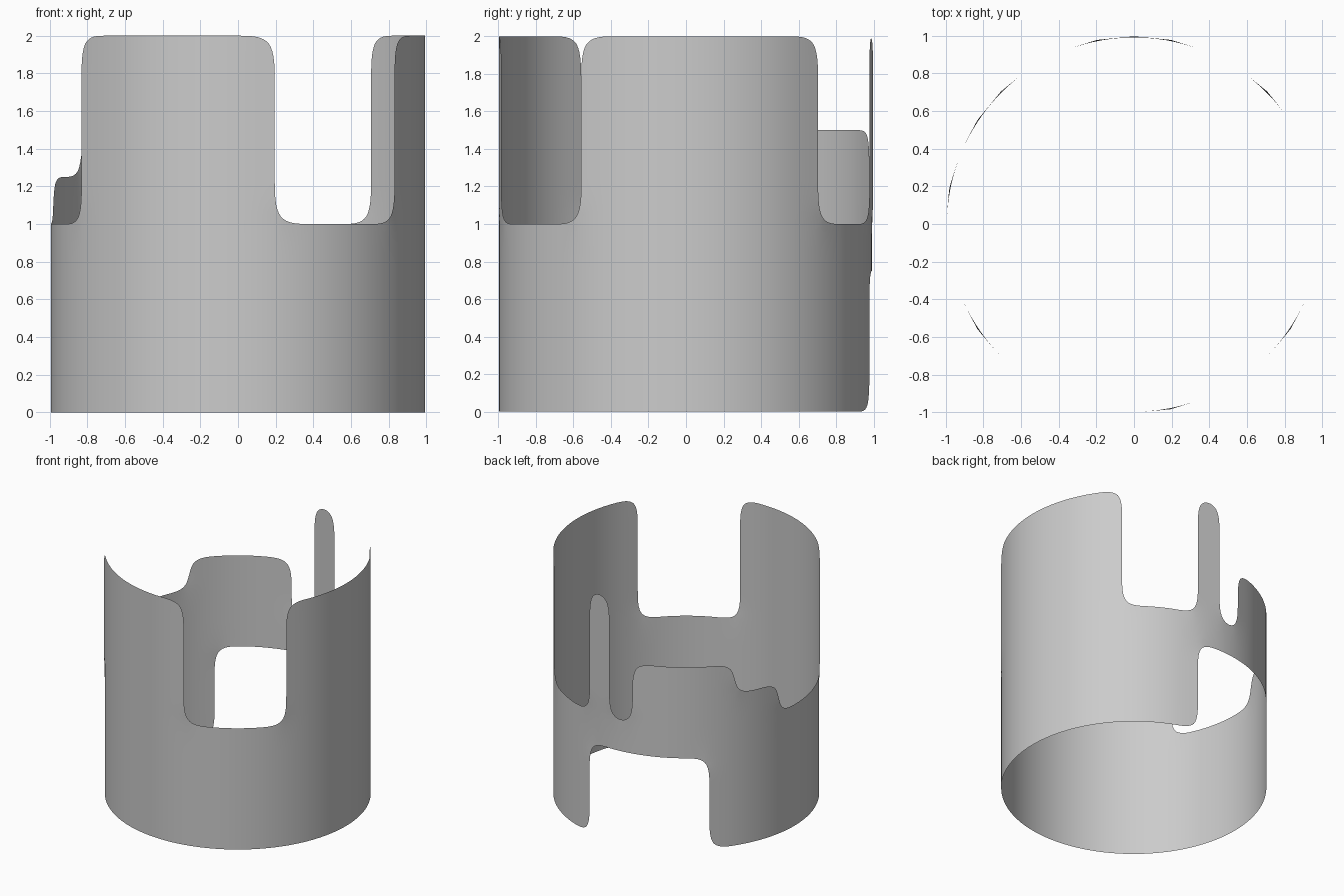
import bpy, bmesh, math

if "Cube" in bpy.data.objects:
    bpy.data.objects.remove(bpy.data.objects["Cube"])

SIDES = 32      # wall columns around the ring
ROW = 0.25      # height of one row of faces

# Upper edge of the wall, in rows: (first column, last column, top row); default is 4
TOPS = [(-13, -7, 8),   # tall front-left panel
        (-3, 4, 8),     # tall right panel
        (7, 8, 8),      # narrow finger at the back
        (9, 13, 6),     # back step
        (13, 15, 5)]    # lower back step
OPENING = (7, 12, 3)    # doorway cut up from the bottom at the back


def span(col):
    """Bottom and top row of one column."""
    low, high = 0, 4
    for a, b, top in TOPS:
        if a <= col < b:
            high = top
    if OPENING[0] <= col < OPENING[1]:
        low = OPENING[2]
    return low, high


# Single-skin wall built as a grid of quads
bm = bmesh.new()
verts = {}


def vert(col, row):
    key = (col % SIDES, row)
    if key not in verts:
        a = 2 * math.pi * col / SIDES
        verts[key] = bm.verts.new((math.cos(a), math.sin(a) - 0.003, row * ROW))
    return verts[key]


for col in range(-SIDES // 2, SIDES // 2):
    low, high = span(col)
    for row in range(low, high):
        bm.faces.new((vert(col, row), vert(col + 1, row),
                      vert(col + 1, row + 1), vert(col, row + 1)))
for f in bm.faces:
    f.smooth = True

mesh = bpy.data.meshes.new("notched_ring_wall")
bm.to_mesh(mesh)
bm.free()
wall = bpy.data.objects.new("notched_ring_wall", mesh)
bpy.context.collection.objects.link(wall)

# Subdivision rounds the notch corners
sub = wall.modifiers.new("rounding", 'SUBSURF')
sub.levels = sub.render_levels = 3
sub.boundary_smooth = 'ALL'
